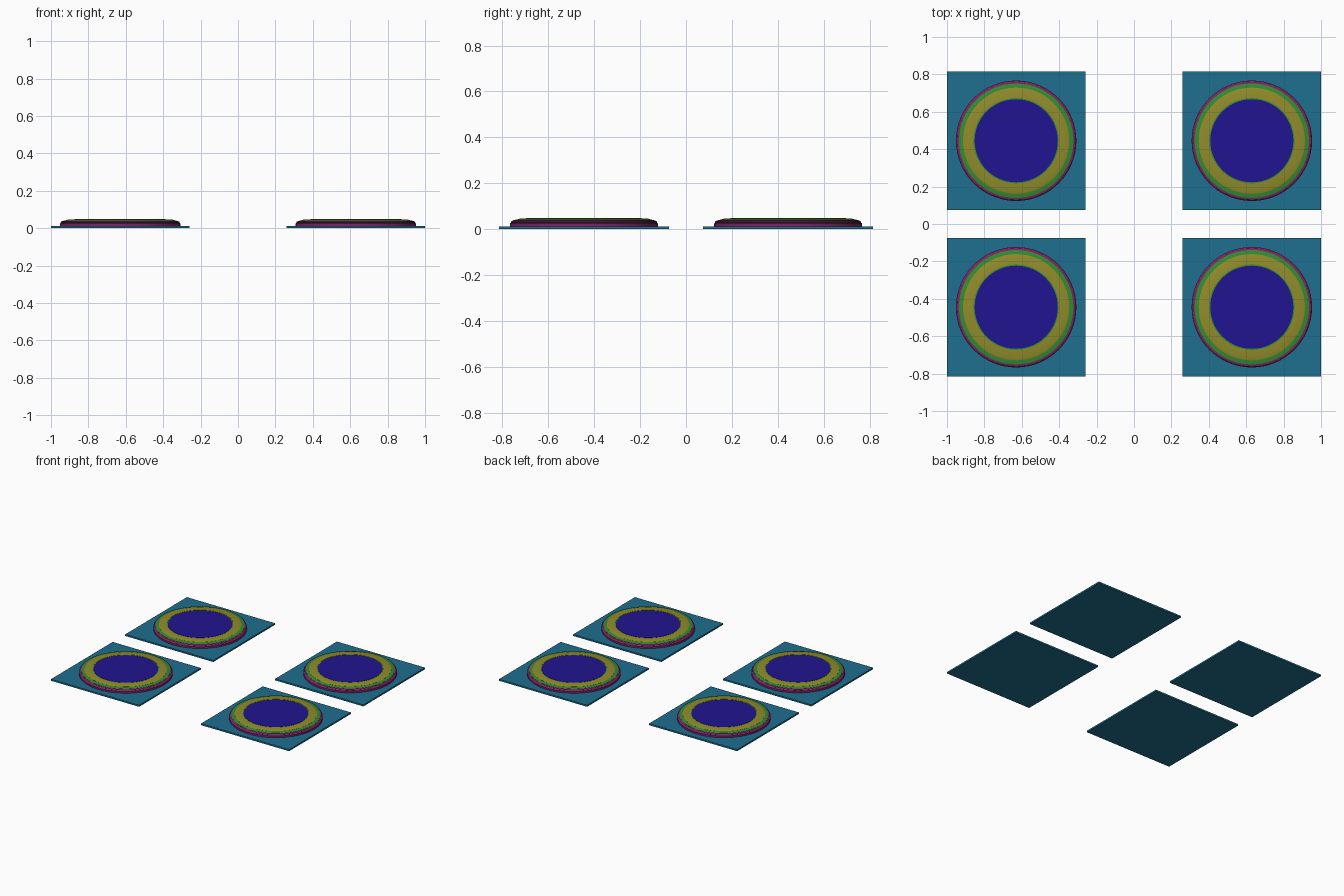
import bpy, bmesh, math

if "Cube" in bpy.data.objects:
    bpy.data.objects.remove(bpy.data.objects["Cube"])

SEG = 64


def material(name, rgb):
    m = bpy.data.materials.new(name)
    m.diffuse_color = (*rgb, 1)
    m.use_nodes = True
    m.node_tree.nodes["Principled BSDF"].inputs["Base Color"].default_value = m.diffuse_color
    return m


TEAL = material("teal", (0.0135, 0.156, 0.279))
PLUM = material("plum", (0.205, 0.020, 0.130))
GREEN = material("green", (0.033, 0.263, 0.033))
OLIVE = material("olive", (0.285, 0.263, 0.024))
BLUE = material("blue", (0.014, 0.007, 0.279))


def finish(name, bm, mat, loc):
    bmesh.ops.recalc_face_normals(bm, faces=bm.faces)
    me = bpy.data.meshes.new(name)
    bm.to_mesh(me)
    bm.free()
    me.materials.append(mat)
    ob = bpy.data.objects.new(name, me)
    ob.location = loc
    bpy.context.collection.objects.link(ob)
    return ob


def lathe(name, profile, mat, loc):
    """Closed (radius, z) profile spun about z; ends on the axis are welded."""
    bm = bmesh.new()
    vs = [bm.verts.new((r, 0, z)) for r, z in profile]
    edges = [bm.edges.new(p) for p in zip(vs, vs[1:])]
    if profile[0][0] > 0:
        edges.append(bm.edges.new((vs[-1], vs[0])))
    bmesh.ops.spin(bm, geom=vs + edges, axis=(0, 0, 1), cent=(0, 0, 0),
                   angle=math.tau, steps=SEG, use_duplicate=False)
    bmesh.ops.remove_doubles(bm, verts=bm.verts, dist=1e-5)
    ob = finish(name, bm, mat, loc)
    bpy.context.view_layer.objects.active = ob
    ob.select_set(True)
    bpy.ops.object.shade_smooth_by_angle(angle=math.radians(30))
    ob.select_set(False)


# Four identical place settings
for sx in (-1, 1):
    for sy in (-1, 1):
        loc = (sx * 0.63, sy * 0.445, 0)

        # square mat
        bm = bmesh.new()
        bmesh.ops.create_cube(bm, size=1)
        bmesh.ops.scale(bm, verts=bm.verts, vec=(0.74, 0.74, 0.012))
        bmesh.ops.translate(bm, verts=bm.verts, vec=(0, 0, 0.006))
        finish("place_mat", bm, TEAL, loc)

        # stacked plates, each a little smaller and higher
        lathe("base_plate", [(0, 0.001), (0.31, 0.001), (0.322, 0.012),
                             (0.322, 0.025), (0.316, 0.029), (0.319, 0.031),
                             (0.316, 0.035), (0.308, 0.038), (0, 0.038)], PLUM, loc)
        lathe("middle_plate", [(0, 0.03), (0.306, 0.03), (0.306, 0.039),
                               (0.284, 0.044), (0.23, 0.0465), (0, 0.0465)], GREEN, loc)
        lathe("rim_band", [(0.228, 0.04), (0.284, 0.04), (0.284, 0.0445),
                           (0.278, 0.0465), (0.228, 0.0485)], OLIVE, loc)
        lathe("centre_disc", [(0, 0.04), (0.222, 0.04), (0.222, 0.048),
                              (0, 0.048)], BLUE, loc)
